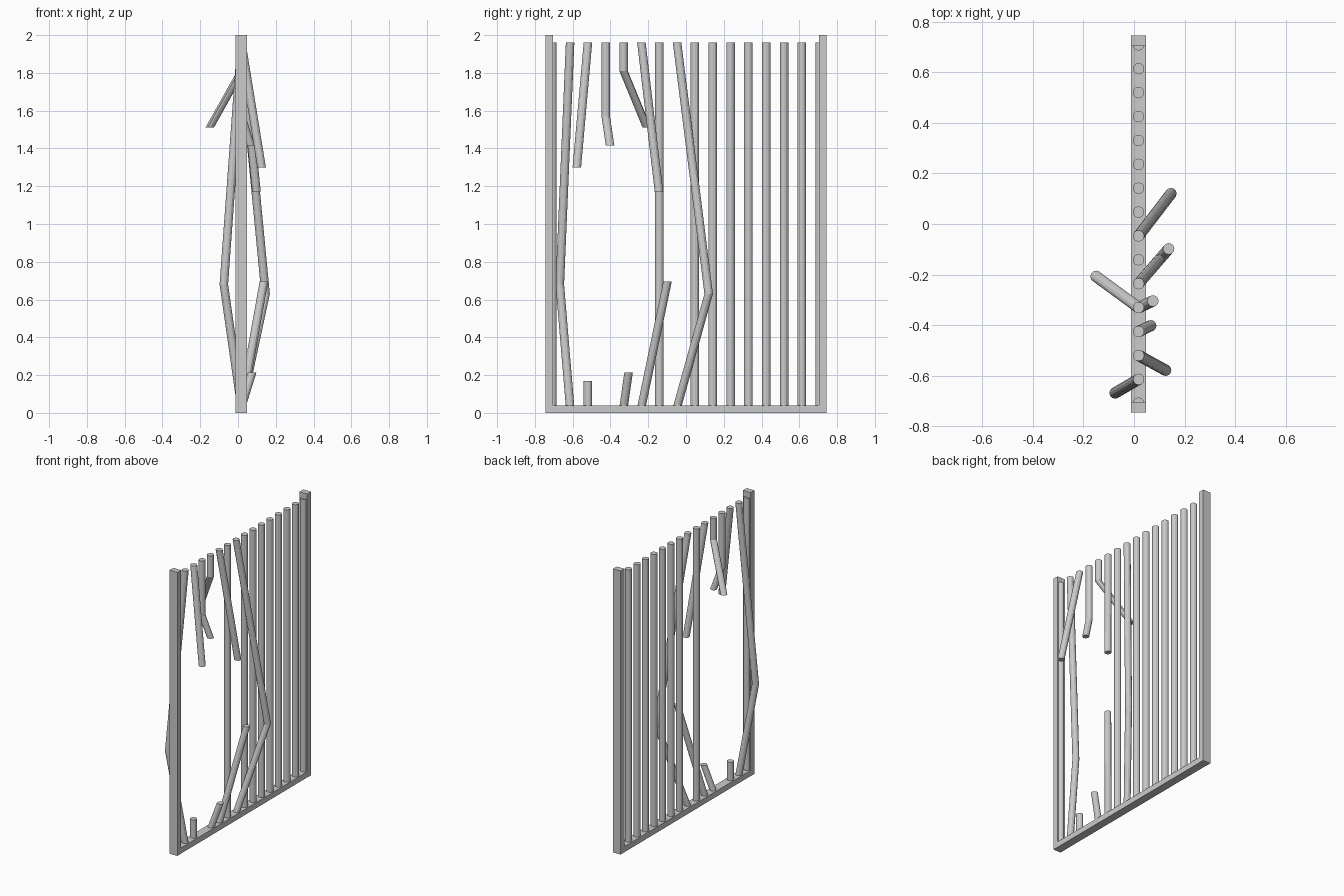
import bpy, bmesh, math

if "Cube" in bpy.data.objects:
    bpy.data.objects.remove(bpy.data.objects["Cube"])

R, SIDES = 0.0225, 12
X0, TOP, BASE = 0.018, 1.96, 0.03
PITCH = 0.0944


def bar_y(i):
    return -0.708 + PITCH * i


def block(name, lo, hi):
    bm = bmesh.new()
    bmesh.ops.create_cube(bm, size=1)
    for v in bm.verts:
        v.co = [lo[k] + (v.co[k] + 0.5) * (hi[k] - lo[k]) for k in range(3)]
    finish(name, bm)


def finish(name, bm):
    bmesh.ops.recalc_face_normals(bm, faces=bm.faces)
    me = bpy.data.meshes.new(name)
    bm.to_mesh(me)
    bm.free()
    bpy.context.collection.objects.link(bpy.data.objects.new(name, me))


def bar(name, path):
    """Loft level rings along the path, so every cut end stays horizontal."""
    bm = bmesh.new()
    rings = []
    for x, y, z in path:
        rings.append([bm.verts.new((x + R * math.cos(a), y + R * math.sin(a), z))
                      for a in (2 * math.pi * k / SIDES for k in range(SIDES))])
    for a, b in zip(rings, rings[1:]):
        for k in range(SIDES):
            n = (k + 1) % SIDES
            bm.faces.new((a[k], a[n], b[n], b[k]))
    bm.faces.new(rings[0])
    bm.faces.new(rings[-1])
    finish(name, bm)


# frame: two posts and a bottom rail
block("left_post", (-0.012, -0.745, 0), (0.048, -0.703, 2))
block("right_post", (-0.012, 0.703, 0), (0.048, 0.745, 2))
block("bottom_rail", (-0.011, -0.703, 0), (0.047, 0.703, 0.04))

# intact bars
for i in [0, 6] + list(range(8, 16)):
    bar(f"straight_bar_{i}", [(X0, bar_y(i), BASE), (X0, bar_y(i), TOP)])


def foot(i):
    return (X0, bar_y(i), BASE)


def head(i):
    return (X0, bar_y(i), TOP)


# bars bent out of the plane
bar("bent_bar_1", [foot(1), (-0.075, -0.668, 0.68), head(1)])
bar("bent_bar_7", [foot(7), (0.146, 0.12, 0.63), head(7)])

# broken upper pieces
bar("broken_top_2", [(0.125, -0.578, 1.30), head(2)])
bar("broken_top_3", [(0.066, -0.402, 1.415), (X0, bar_y(3), 1.57), head(3)])
bar("broken_top_4", [(-0.150, -0.207, 1.51), (X0, bar_y(4), 1.81), head(4)])
bar("broken_top_5", [(0.098, -0.143, 1.17), head(5)])

# broken lower stubs
bar("broken_stub_2", [foot(2), (X0, bar_y(2), 0.17)])
bar("broken_stub_4", [foot(4), (0.075, -0.304, 0.213)])
bar("broken_stub_5", [foot(5), (0.137, -0.098, 0.695)])
